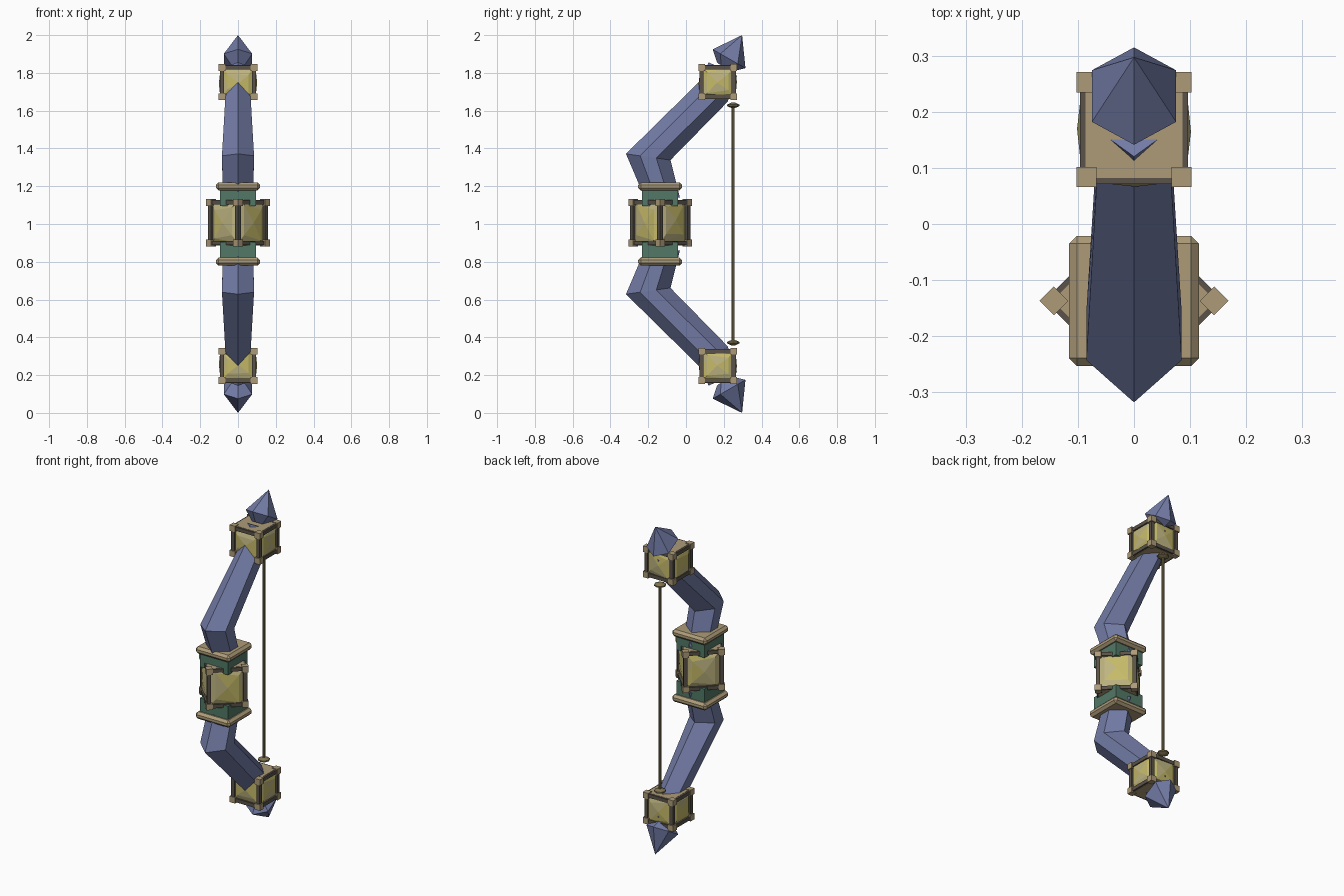
import bpy, bmesh, math, random
from mathutils import Vector, Matrix

random.seed(4)
old = bpy.data.objects.get("Cube")
if old:
    bpy.data.objects.remove(old, do_unlink=True)


def material(name, rgb):
    m = bpy.data.materials.new(name)
    m.use_nodes = True
    m.diffuse_color = (*rgb, 1)
    m.node_tree.nodes["Principled BSDF"].inputs["Base Color"].default_value = (*rgb, 1)
    return m


BLUE = material("slate_blue", (0.17, 0.20, 0.38))
TAN = material("tan_trim", (0.42, 0.33, 0.19))
BROWN = material("dark_brown", (0.10, 0.085, 0.065))
GREEN = material("muted_green", (0.085, 0.19, 0.135))
GOLD = material("gold_glass", (0.56, 0.49, 0.14))
PALE = material("pale_glass", (0.52, 0.46, 0.22))
CORD = material("olive_cord", (0.22, 0.18, 0.08))


def add_object(name, bm, mats, mirrored=False):
    """Make an object; a mirrored part gets a twin flipped about z = 1."""
    bmesh.ops.recalc_face_normals(bm, faces=bm.faces)
    for prefix in (("upper_", "lower_") if mirrored else ("",)):
        mesh = bpy.data.meshes.new(prefix + name)
        bm.to_mesh(mesh)
        for m in mats:
            mesh.materials.append(m)
        if prefix == "lower_":
            mesh.transform(Matrix.Translation((0, 0, 2)) @ Matrix.Diagonal((1, 1, -1, 1)))
            mesh.flip_normals()
        bpy.context.collection.objects.link(bpy.data.objects.new(prefix + name, mesh))
    bm.free()


def box(bm, centre, size):
    mat = Matrix.Translation(centre) @ Matrix.Diagonal((*size, 1))
    return bmesh.ops.create_cube(bm, size=1, matrix=mat)["verts"]


def loft(rings):
    """Skin a list of vertex rings and cap both ends."""
    bm = bmesh.new()
    rows = [[bm.verts.new(p) for p in ring] for ring in rings]
    n = len(rows[0])
    for a, b in zip(rows, rows[1:]):
        for i in range(n):
            bm.faces.new((a[i], a[(i + 1) % n], b[(i + 1) % n], b[i]))
    bm.faces.new(rows[0])
    bm.faces.new(rows[-1])
    bmesh.ops.remove_doubles(bm, verts=bm.verts, dist=0.0005)
    return bm


def hexagon(y, z, tilt, depth, width, flat):
    """Six-sided section with ridges front and back, leaning in the yz plane."""
    c, s = math.cos(tilt), math.sin(tilt)
    outline = [(0, -depth), (width, -flat), (width, flat),
               (0, depth), (-width, flat), (-width, -flat)]
    return [(x, y + d * c, z - d * s) for x, d in outline]


# Bent limbs, running from the grip through the end lanterns
limb = loft([hexagon(-0.13, 1.15, 0.1, 0.098, 0.08, 0.036),
             hexagon(-0.2, 1.355, 0.14, 0.119, 0.085, 0.043),
             hexagon(0.145, 1.70, 0.62, 0.092, 0.064, 0.036),
             hexagon(0.195, 1.82, 0.45, 0.083, 0.06, 0.035)])
add_object("limb", limb, [BLUE], True)

# Pointed tips
tip = loft([hexagon(0.205, 1.83, 0.52, 0.045, 0.035, 0.022),
            hexagon(0.228, 1.875, 0.52, 0.1, 0.075, 0.053),
            hexagon(0.297, 2.0, 0.52, 0, 0, 0)])
add_object("tip", tip, [BLUE], True)


def lantern(name, place, half, tall, block, mirrored):
    """Faceted glass held by bars and corner blocks; half and tall are half sizes."""
    # Glass with a raised, uneven facet pattern on every side
    bm = bmesh.new()
    g = half * 0.8
    box(bm, (0, 0, 0), (2 * g, 2 * g, 2 * tall - block))
    sides = [f for f in bm.faces if abs(f.normal.z) < 0.5]
    bmesh.ops.inset_individual(bm, faces=sides, thickness=g * 0.45, depth=half * 0.13)
    for f in sides:
        for v in f.verts:
            v.co.z += random.uniform(-0.2, 0.2) * g
    bmesh.ops.poke(bm, faces=sides, offset=half * 0.06)
    bmesh.ops.triangulate(bm, faces=bm.faces)
    for f in bm.faces:
        f.material_index = int(random.random() < 0.45)
    bm.transform(place)
    add_object(name + "_glass", bm, [GOLD, PALE], mirrored)

    # Dark bars along the twelve edges
    bm = bmesh.new()
    r, h, t = half - block * 0.48, tall - block * 0.48, block * 0.62
    for a in (-1, 1):
        for b in (-1, 1):
            box(bm, (a * r, b * r, 0), (t, t, 2 * h))
            box(bm, (a * r, 0, b * h), (t, 2 * r, t))
            box(bm, (0, a * r, b * h), (2 * r, t, t))
    bm.transform(place)
    add_object(name + "_bars", bm, [BROWN], mirrored)

    # Corner blocks
    bm = bmesh.new()
    for a in (-1, 1):
        for b in (-1, 1):
            for c in (-1, 1):
                e = block / 2
                box(bm, (a * (half - e), b * (half - e), c * (tall - e)), (block,) * 3)
    bm.transform(place)
    add_object(name + "_corner_blocks", bm, [TAN], mirrored)

    # Top and bottom plates
    bm = bmesh.new()
    for c in (-1, 1):
        w = 2 * half - block * 0.9
        box(bm, (0, 0, c * (tall - block * 0.3)), (w, w, block * 0.35))
    bm.transform(place)
    add_object(name + "_end_plates", bm, [TAN], mirrored)


GRIP_Y = -0.137
lantern("end_lantern", Matrix.Translation((0, 0.168, 1.751)), 0.1025, 0.095, 0.036, True)
lantern("grip_lantern", Matrix.Translation((0, GRIP_Y, 1.007)) @ Matrix.Rotation(math.pi / 4, 4, "Z"),
        0.119, 0.125, 0.036, False)

# Green core of the grip
bm = bmesh.new()
box(bm, (0, GRIP_Y, 1.14), (0.19, 0.19, 0.09))
add_object("grip_collar", bm, [GREEN], True)

# Bevelled plates closing the grip
bm = bmesh.new()
box(bm, (0, GRIP_Y, 1.199), (0.232, 0.232, 0.044))
bmesh.ops.bevel(bm, geom=bm.edges[:], offset=0.014, segments=1, affect="EDGES")
add_object("grip_plate", bm, [TAN], True)


def lathe(profile, y, sides=8):
    return loft([[(r * math.cos(math.tau * i / sides), y + r * math.sin(math.tau * i / sides), z)
                  for i in range(sides)] for r, z in profile])


# Bowstring and its end discs
add_object("string", lathe([(0.008, 0.38), (0.008, 1.62)], 0.25), [CORD])
disc = lathe([(0.012, 1.615), (0.033, 1.624), (0.033, 1.632), (0.012, 1.642)], 0.25)
add_object("string_disc", disc, [CORD], True)
